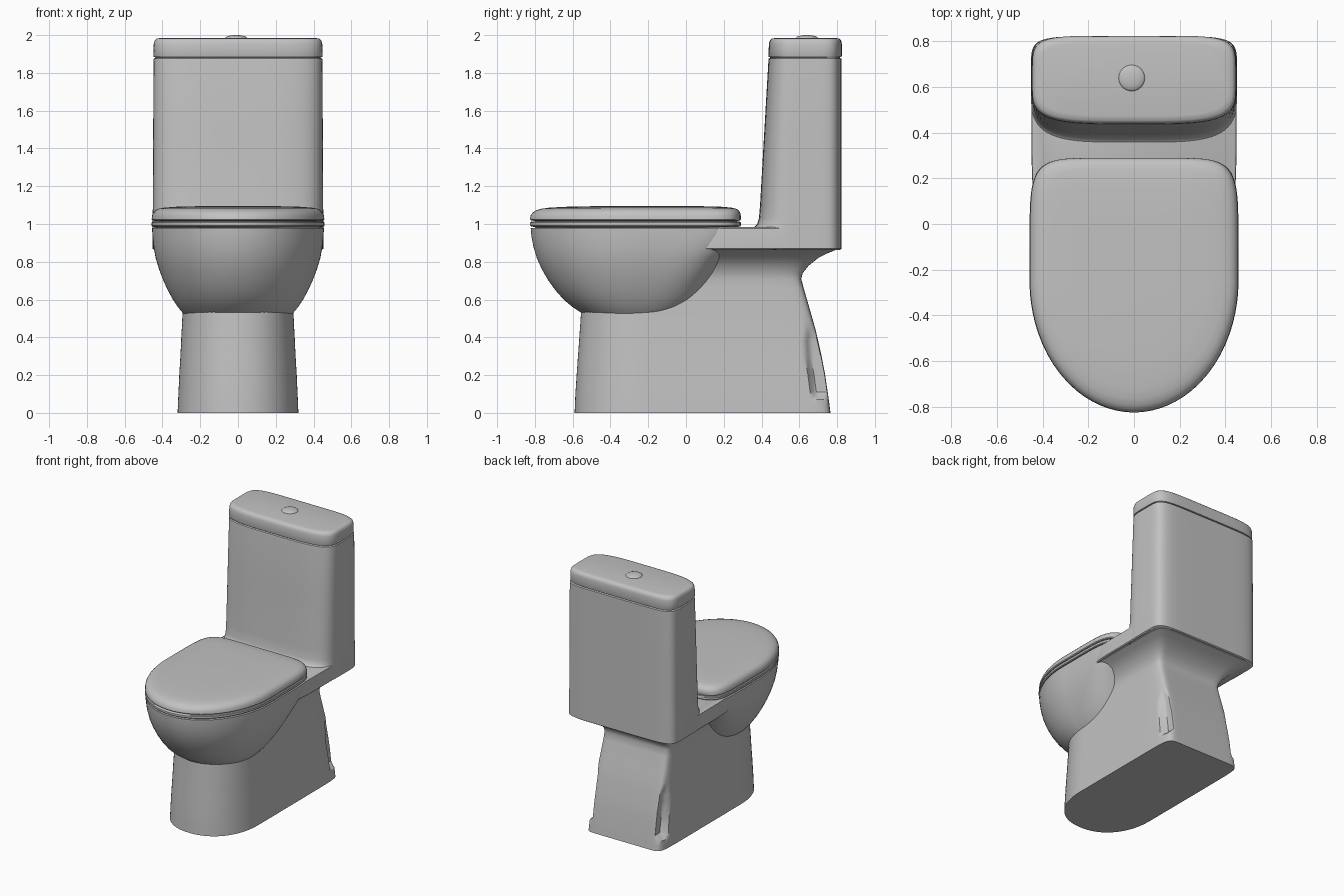
import bpy, bmesh, math

ceramic = bpy.data.materials.new("grey_ceramic")
ceramic.diffuse_color = (0.54, 0.54, 0.54, 1)
Q = 24  # points per quarter outline


def ring(z, front, back, w, nb, split, nf):
    """Closed outline: front and back halves are superellipses joined at y = split."""
    pts = []
    for q in range(4):
        for i in range(Q):
            t = i / Q
            a = math.pi / 2 * (q + t * t * (3 - 2 * t))
            c, s = round(math.cos(a), 9), round(math.sin(a), 9)
            n, depth = (nb, back - split) if q < 2 else (nf, split - front)
            x = math.copysign(abs(c) ** (2 / n), c) * w
            y = split + math.copysign(abs(s) ** (2 / n), s) * depth
            pts.append((x, y, z))
    return pts


def finish(name, bm, angle=35):
    bmesh.ops.recalc_face_normals(bm, faces=bm.faces)
    me = bpy.data.meshes.new(name)
    bm.to_mesh(me)
    bm.free()
    ob = bpy.data.objects.new(name, me)
    bpy.context.collection.objects.link(ob)
    me.materials.append(ceramic)
    bpy.ops.object.select_all(action='DESELECT')
    ob.select_set(True)
    bpy.context.view_layer.objects.active = ob
    bpy.ops.object.shade_smooth_by_angle(angle=math.radians(angle))
    return ob


def loft(name, levels, split, nf, nb=None, shape=None):
    """Skin a stack of (z, front, back, half width[, back exponent]) outlines."""
    bm = bmesh.new()
    rows = []
    for lv in levels:
        pts = ring(*lv[:4], lv[4] if len(lv) > 4 else nb, split, nf)
        rows.append([bm.verts.new(shape(*p) if shape else p) for p in pts])
    n = 4 * Q
    for a, b in zip(rows, rows[1:]):
        for i in range(n):
            j = (i + 1) % n
            bm.faces.new((a[i], a[j], b[j], b[i]))
    bm.faces.new(rows[0][::-1])
    bm.faces.new(rows[-1])
    return finish(name, bm)


def step(v, lo, hi):
    t = min(1, max(0, (v - lo) / (hi - lo)))
    return t * t * (3 - 2 * t)


def rear_notch(x, y, z):
    """Pull the rear corners of the pedestal in, for the floor fixings."""
    edge = .64 + .03 * max(0, (.3 - z) / .2)
    k = step(z, .07, .11) * (1 - step(z, .38, .48)) * step(y, edge - .012, edge + .02)
    limit = .262
    if abs(x) > limit:
        x = math.copysign(abs(x) + (limit - abs(x)) * k, x)
    return x, y, z


# Pedestal: rounded front, square back, flaring out under the tank shelf
loft("pedestal", [
    (0, -.59, .765, .32), (.04, -.588, .76, .318), (.07, -.587, .756, .317),
    (.09, -.586, .753, .316), (.11, -.585, .75, .315), (.2, -.579, .737, .311),
    (.3, -.572, .718, .305), (.38, -.566, .70, .301), (.41, -.564, .693, .30),
    (.44, -.562, .686, .298), (.48, -.559, .675, .296), (.55, -.555, .655, .293),
    (.66, -.545, .623, .288), (.71, -.54, .61, .288), (.74, -.53, .618, .293),
    (.78, -.52, .65, .312), (.82, -.5, .70, .345), (.845, -.45, .75, .385),
    (.868, -.4, .805, .43)], -.2, 2.2, 18, rear_notch)

# Bowl: round below, squarer toward the rim where it runs into the shelf
loft("bowl", [
    (.46, -.42, -.12, .18, 2.5), (.50, -.51, -.03, .262, 2.5),
    (.53, -.555, .02, .293, 2.7), (.56, -.60, .055, .318, 2.9),
    (.60, -.648, .09, .345, 3.1), (.65, -.692, .12, .372, 3.4),
    (.70, -.728, .145, .395, 3.8), (.76, -.763, .175, .418, 4.4),
    (.82, -.79, .205, .436, 5.2), (.88, -.808, .245, .447, 6.5),
    (.94, -.819, .26, .453, 8), (.978, -.822, .26, .455, 9)], -.25, 2)

# Shelf joining the bowl to the tank
loft("tank_shelf", [
    (.864, 0, .80, .443), (.87, 0, .815, .449), (.967, 0, .815, .449),
    (.977, 0, .81, .447), (.983, .01, .80, .438)], .62, 8, 6)

# Seat ring and closed lid
loft("seat", [
    (.975, -.79, .26, .425), (.984, -.80, .27, .435), (.987, -.82, .287, .454),
    (.992, -.826, .29, .458), (1.007, -.826, .29, .458), (1.012, -.82, .287, .454),
    (1.014, -.80, .27, .435), (1.02, -.80, .27, .435)], -.25, 2, 7)
loft("seat_lid", [
    (1.016, -.80, .27, .435), (1.019, -.82, .287, .453), (1.025, -.826, .29, .457),
    (1.045, -.823, .29, .455), (1.06, -.812, .287, .449), (1.072, -.795, .28, .438),
    (1.081, -.765, .265, .42), (1.087, -.72, .24, .39), (1.092, -.62, .18, .32),
    (1.095, -.45, .05, .18)], -.25, 2, 7)

# Tank with a bowed front that flares into the shelf, back flush to its underside
loft("tank", [
    (.863, .36, .815, .444), (.869, .355, .823, .452), (.975, .345, .823, .452),
    (.985, .362, .823, .452), (1.0, .377, .823, .452), (1.03, .386, .823, .452),
    (1.1, .392, .823, .451), (1.5, .415, .823, .449), (1.86, .436, .823, .447),
    (1.875, .438, .823, .446), (1.88, .446, .814, .438),
    (1.89, .446, .814, .438)], .62, 4, 7)

# Tank lid and flush button
loft("tank_lid", [
    (1.882, .446, .814, .438), (1.885, .438, .823, .446), (1.89, .436, .825, .448),
    (1.955, .439, .825, .446), (1.972, .444, .821, .441), (1.981, .453, .812, .431),
    (1.985, .475, .79, .409)], .62, 4, 6)
bm = bmesh.new()
bmesh.ops.create_uvsphere(bm, u_segments=24, v_segments=12, radius=1)
for v in bm.verts:
    v.co = (v.co.x * .058 - .01, v.co.y * .058 + .64, v.co.z * .016 + 1.984)
finish("flush_button", bm)
